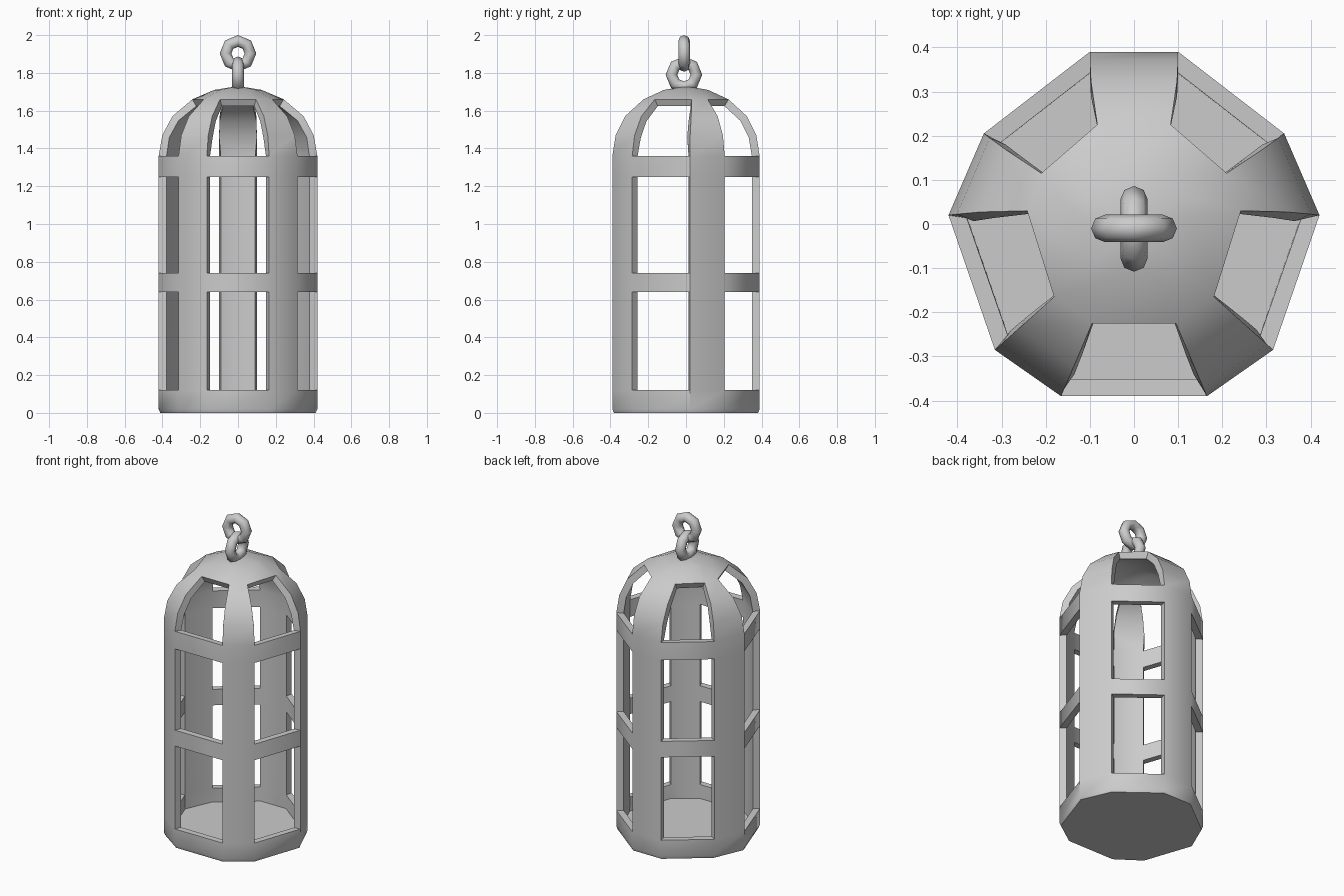
import bpy, bmesh, math

if "Cube" in bpy.data.objects:
    bpy.data.objects.remove(bpy.data.objects["Cube"])

# Ten-sided plan: wall corners and (tighter, more regular) dome corners, right half
WALL = [(.10, .39), (.34, .205), (.42, .02), (.315, -.285), (.165, -.39)]
DOME = [(.083, .225), (.21, .115), (.242, .03), (.181, -.165), (.095, -.225)]
TOP = .58


def full_ring(half):
    # mirror across x, ordered counter-clockwise
    return [(-x, y) for x, y in half] + list(reversed(half))


wall, dome = full_ring(WALL), full_ring(DOME)


def section(s):
    # blend from wall outline to dome outline as the scale shrinks
    w = min(1, max(0, (1 - s) / (1 - TOP))) if s < .975 else 0
    pts = []
    for (x, y), (u, v) in zip(wall, dome):
        pts.append((s * (x * (1 - w) + u / TOP * w),
                    s * (y * (1 - w) + v / TOP * w)))
    return pts


# Cage shell: (height, scale)
LEVELS = [(0, .98), (.02, 1), (.12, 1), (.64, 1), (.74, 1), (1.25, 1),
          (1.36, 1), (1.47, .955), (1.57, .83), (1.66, TOP), (1.71, .3)]
OPEN_ROWS = {2, 4, 6, 7, 8}

bm = bmesh.new()
rings = [[bm.verts.new((x, y, z)) for x, y in section(s)] for z, s in LEVELS]
for r in range(len(rings) - 1):
    lo, hi = rings[r], rings[r + 1]
    for i in range(10):
        if r in OPEN_ROWS and i % 2 == 0:
            continue  # window
        j = (i + 1) % 10
        bm.faces.new((lo[i], lo[j], hi[j], hi[i]))
bm.faces.new(list(reversed(rings[0])))  # floor
apex = bm.verts.new((0, 0, 1.73))
for i in range(10):
    bm.faces.new((rings[-1][i], rings[-1][(i + 1) % 10], apex))
mesh = bpy.data.meshes.new("cage_shell")
bm.to_mesh(mesh)
bm.free()
cage = bpy.data.objects.new("cage_shell", mesh)
bpy.context.collection.objects.link(cage)
solid = cage.modifiers.new("wall_thickness", 'SOLIDIFY')
solid.thickness = .042
solid.offset = -1


def smooth(obj, angle):
    bpy.ops.object.select_all(action='DESELECT')
    obj.select_set(True)
    bpy.context.view_layer.objects.active = obj
    bpy.ops.object.shade_smooth_by_angle(angle=math.radians(angle))


bpy.context.view_layer.objects.active = cage
cage.select_set(True)
bpy.ops.object.modifier_apply(modifier=solid.name)
smooth(cage, 40)


# Two interlocked hanging rings
def link(name, z, y, rot):
    bpy.ops.mesh.primitive_torus_add(major_segments=8, minor_segments=8,
                                     major_radius=.066, minor_radius=.031,
                                     location=(0, y, z), rotation=rot)
    bpy.context.object.name = name
    smooth(bpy.context.object, 50)


link("lower_ring", 1.79, -.011, (0, math.pi / 2, 0))
link("upper_ring", 1.903, -.01, (math.pi / 2, 0, 0))
